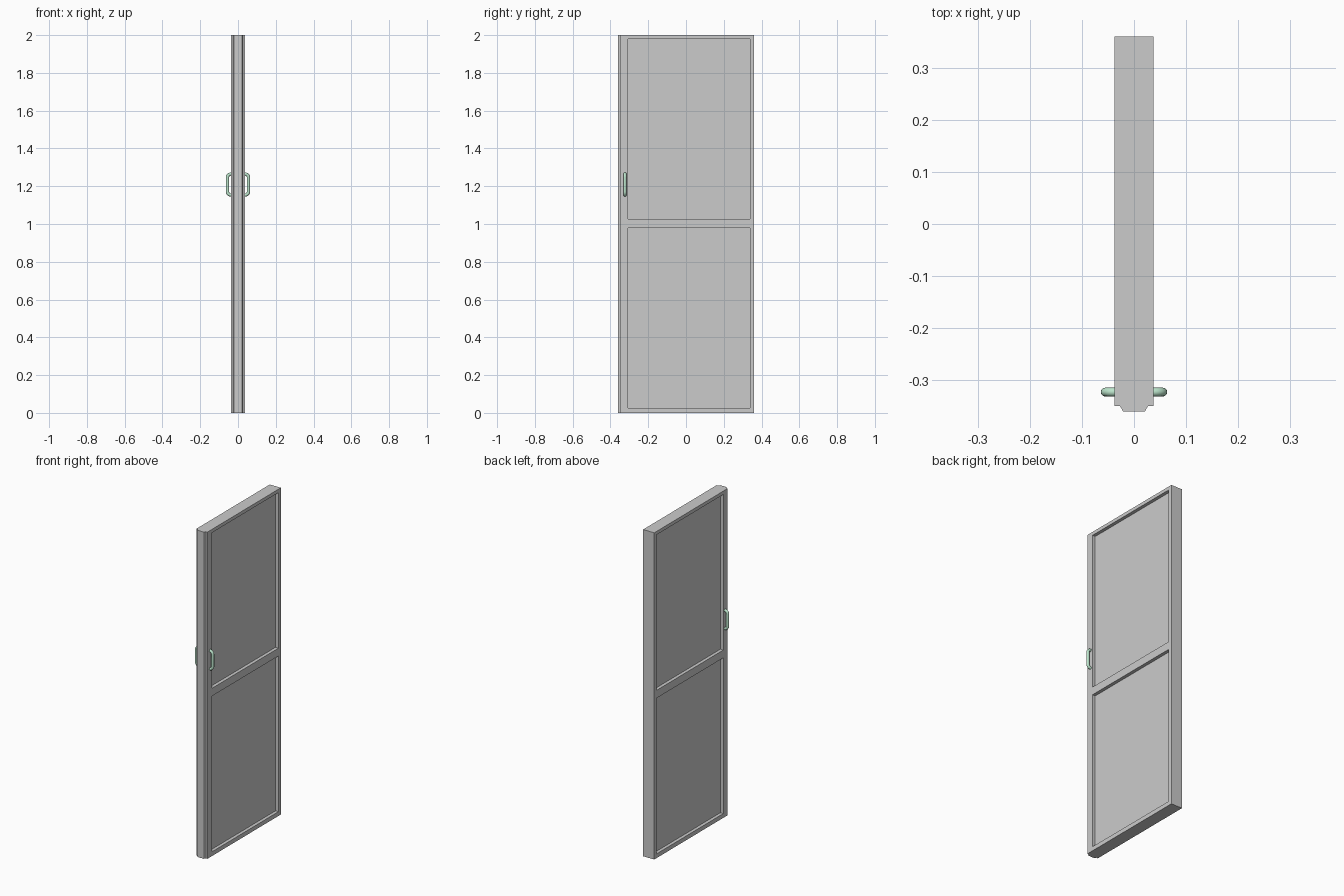
import bpy, bmesh, math

if "Cube" in bpy.data.objects:
    bpy.data.objects.remove(bpy.data.objects["Cube"])

Y = [-0.35, -0.307, 0.338, 0.361]          # stile boundaries
Z = [0.0, 0.026, 0.979, 1.027, 1.979, 2.0]  # rail boundaries
HALF = 0.0375                              # half door thickness
PANEL_HALF = 0.0175


def finish(name, bm):
    bmesh.ops.recalc_face_normals(bm, faces=bm.faces)
    me = bpy.data.meshes.new(name)
    bm.to_mesh(me)
    bm.free()
    ob = bpy.data.objects.new(name, me)
    bpy.context.collection.objects.link(ob)
    return ob


def extrude(bm, vec):
    geo = bmesh.ops.extrude_face_region(bm, geom=bm.faces[:], use_keep_orig=True)
    vs = [g for g in geo["geom"] if isinstance(g, bmesh.types.BMVert)]
    bmesh.ops.translate(bm, verts=vs, vec=vec)


# door frame: grid of cells with two openings, extruded to thickness
bm = bmesh.new()
grid = [[bm.verts.new((-HALF, y, z)) for z in Z] for y in Y]
for i in range(3):
    for j in range(5):
        if i == 1 and j in (1, 3):
            continue
        bm.faces.new((grid[i][j], grid[i + 1][j], grid[i + 1][j + 1], grid[i][j + 1]))
extrude(bm, (2 * HALF, 0, 0))
finish("door_frame", bm)

# recessed panels
for name, j in (("lower_panel", 1), ("upper_panel", 3)):
    bm = bmesh.new()
    bm.faces.new([bm.verts.new((-PANEL_HALF, y, z)) for y, z in
                  ((Y[1], Z[j]), (Y[2], Z[j]), (Y[2], Z[j + 1]), (Y[1], Z[j + 1]))])
    extrude(bm, (2 * PANEL_HALF, 0, 0))
    finish(name, bm)

# tapered closing strip along the front edge
bm = bmesh.new()
bm.faces.new([bm.verts.new((x, y, 0)) for x, y in
              ((-0.027, -0.35), (-0.021, -0.361), (0.021, -0.361), (0.027, -0.35))])
extrude(bm, (0, 0, 2))
finish("edge_strip", bm)

# pull handles: round bar swept along a rounded U
mat = bpy.data.materials.new("pale_green")
mat.diffuse_color = (0.5, 0.78, 0.6, 1)
mat.use_nodes = True
mat.node_tree.nodes["Principled BSDF"].inputs["Base Color"].default_value = mat.diffuse_color
R, X0, X1, ZB, ZT = 0.018, 0.032, 0.0555, 1.1535, 1.2645
path = [(X0, ZB)]
for cz, start in ((ZB + R, -90), (ZT - R, 0)):
    for k in range(7):
        a = math.radians(start + 15 * k)
        path.append((X1 - R + R * math.cos(a), cz + R * math.sin(a)))
path.append((X0, ZT))
for name, side in (("right_handle", 1), ("left_handle", -1)):
    cu = bpy.data.curves.new(name, "CURVE")
    cu.dimensions = "3D"
    cu.bevel_depth = 0.0085
    cu.bevel_resolution = 4
    cu.use_fill_caps = True
    sp = cu.splines.new("POLY")
    sp.points.add(len(path) - 1)
    for p, (x, z) in zip(sp.points, path):
        p.co = (side * x, -0.3235, z, 1)
    sp.use_smooth = True
    cu.materials.append(mat)
    ob = bpy.data.objects.new(name, cu)
    bpy.context.collection.objects.link(ob)
